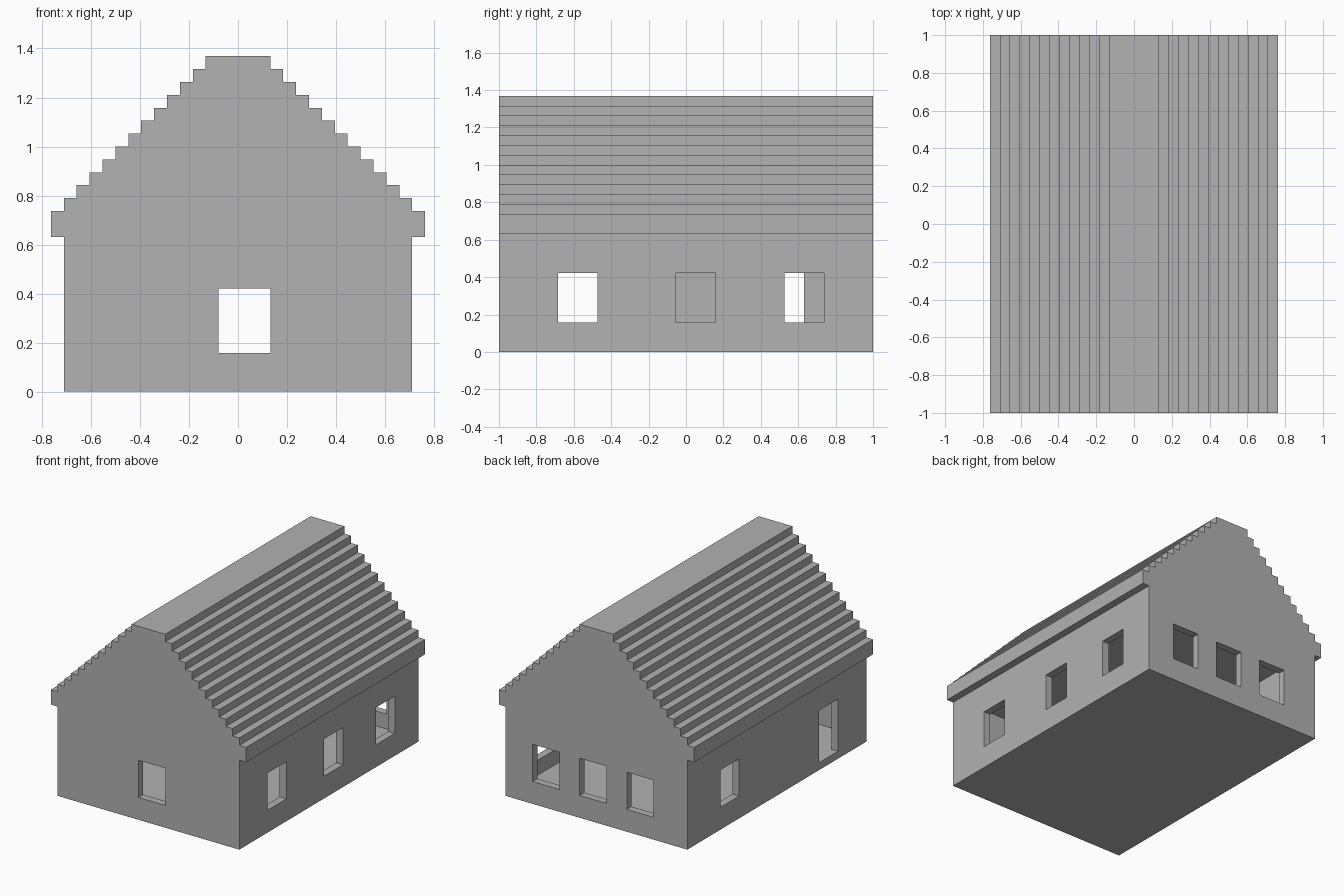
import bpy
import bmesh
from mathutils import Matrix, Vector

U = 2 / 38                  # one building block
HALF_W, HALF_L = 13.5, 19   # wall half width and half length, in blocks
EAVE_Z, STEPS = 12, 12
SILL, HEAD, FLOOR = 3, 8, 1

cube = bpy.data.objects.get("Cube")
if cube:
    bpy.data.objects.remove(cube, do_unlink=True)

grey = bpy.data.materials.new("plain_grey")
grey.use_nodes = True
colour = (0.445, 0.445, 0.445, 1)
grey.diffuse_color = colour
grey.node_tree.nodes["Principled BSDF"].inputs["Base Color"].default_value = colour


def add_object(name, bm):
    bmesh.ops.recalc_face_normals(bm, faces=bm.faces)
    mesh = bpy.data.meshes.new(name)
    bm.to_mesh(mesh)
    bm.free()
    mesh.materials.append(grey)
    obj = bpy.data.objects.new(name, mesh)
    bpy.context.scene.collection.objects.link(obj)
    return obj


def cut_box(target, name, low, high):
    """Cut a box, given by two corners in blocks, out of the target."""
    low, high = Vector(low) * U, Vector(high) * U
    bm = bmesh.new()
    place = Matrix.Translation((low + high) / 2) @ Matrix.Diagonal((*(high - low), 1))
    bmesh.ops.create_cube(bm, size=1, matrix=place)
    cutter = add_object(name, bm)
    cutter.hide_render = True
    mod = target.modifiers.new(name, "BOOLEAN")
    mod.operation = "DIFFERENCE"
    mod.solver = "EXACT"
    mod.object = cutter
    bpy.context.view_layer.objects.active = target
    bpy.ops.object.modifier_apply(modifier=mod.name)
    bpy.data.objects.remove(cutter, do_unlink=True)


# Gable outline: wall, overhanging eave, then the stepped roof
half = [(HALF_W, 0), (HALF_W, EAVE_Z), (HALF_W + 1, EAVE_Z)]
for i in range(STEPS):
    z = EAVE_Z + 2 + i
    half += [(HALF_W + 1 - i, z), (HALF_W - i, z)]
half.append((HALF_W + 1 - STEPS, EAVE_Z + 2 + STEPS))
outline = half + [(-x, z) for x, z in reversed(half)]

# House body extruded from front gable to back gable
bm = bmesh.new()
gable = bm.faces.new([bm.verts.new((x * U, -HALF_L * U, z * U)) for x, z in outline])
extruded = bmesh.ops.extrude_face_region(bm, geom=[gable])["geom"]
bmesh.ops.translate(bm, vec=(0, 2 * HALF_L * U, 0),
                    verts=[g for g in extruded if isinstance(g, bmesh.types.BMVert)])
house = add_object("house_shell", bm)

# Room with one-block walls and floor and a flat ceiling
cut_box(house, "room", (1 - HALF_W, 1 - HALF_L, FLOOR), (HALF_W - 1, HALF_L - 1, EAVE_Z))

# Side openings: side, y start, bottom
for side, y, bottom in [(1, -13, SILL), (1, -1, SILL), (1, 10, SILL),
                        (-1, 8, SILL), (-1, -13, FLOOR)]:
    xs = sorted((side * (HALF_W - 2), side * (HALF_W + 1)))
    cut_box(house, "side_opening", (xs[0], y, bottom), (xs[1], y + 4, HEAD))

# Gable windows: side, x start
for side, x in [(-1, -1.5), (1, 5.5), (1, -1.5), (1, -8.5)]:
    ys = sorted((side * (HALF_L - 2), side * (HALF_L + 1)))
    cut_box(house, "gable_opening", (x, ys[0], SILL), (x + 4, ys[1], HEAD))
